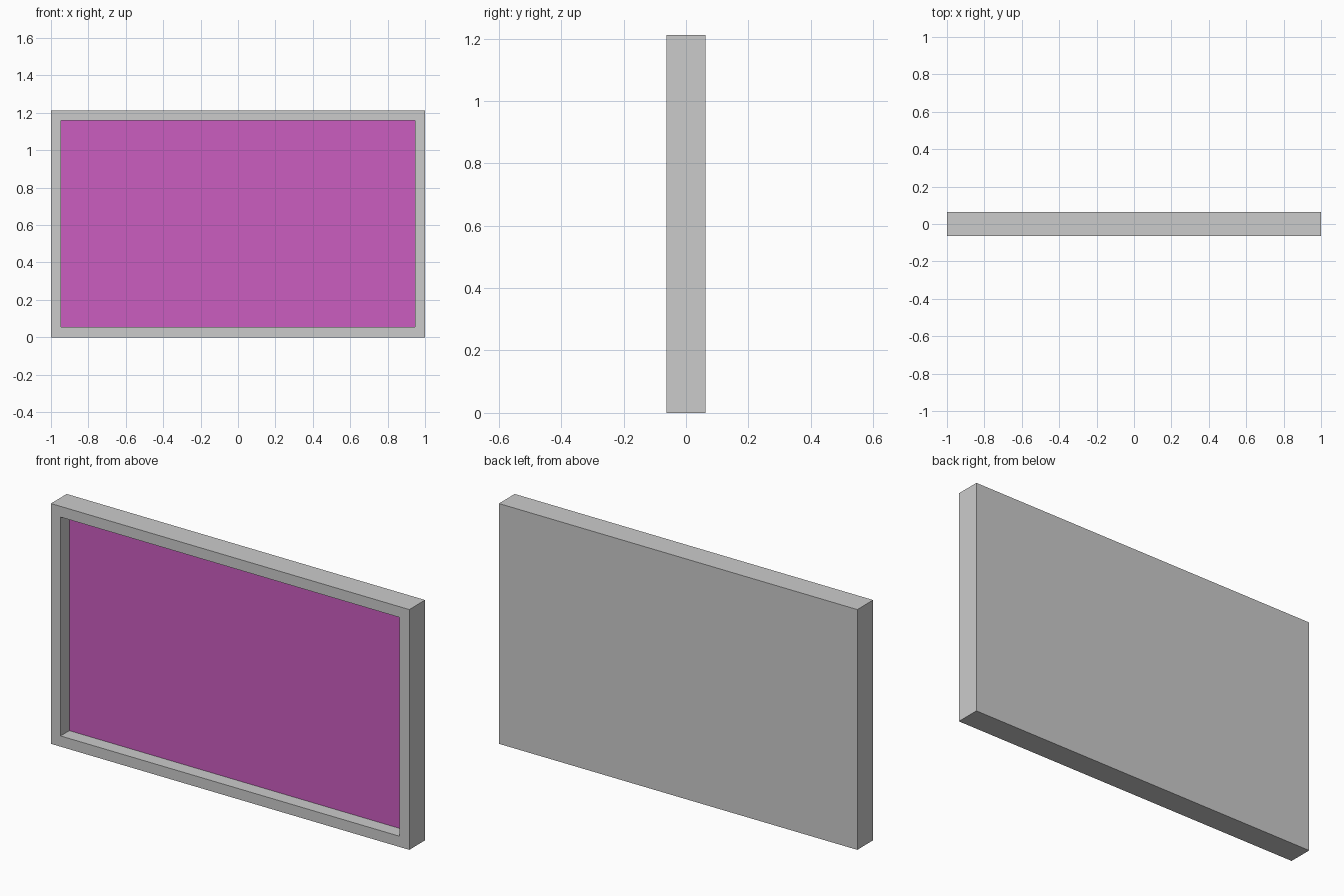
import bpy, bmesh
from mathutils import Vector

if "Cube" in bpy.data.objects:
    bpy.data.objects.remove(bpy.data.objects["Cube"])

W, D, H = 2.0, 0.126, 1.212      # overall size
BORDER = 0.054                   # frame width around the screen
RECESS = 0.070                   # screen depth behind the front
PANEL = 0.004                    # screen panel thickness


def box(bm, size, centre):
    geom = bmesh.ops.create_cube(bm, size=1.0)
    bmesh.ops.scale(bm, vec=size, verts=geom["verts"])
    bmesh.ops.translate(bm, vec=centre, verts=geom["verts"])


def finish(bm, name):
    bmesh.ops.recalc_face_normals(bm, faces=bm.faces)
    mesh = bpy.data.meshes.new(name)
    bm.to_mesh(mesh)
    bm.free()
    obj = bpy.data.objects.new(name, mesh)
    bpy.context.collection.objects.link(obj)
    return obj


# Casing: a box whose front face is inset and pushed back
bm = bmesh.new()
box(bm, (W, D, H), (0, 0, H / 2))
bm.normal_update()
front = min(bm.faces, key=lambda f: f.calc_center_median().y)
bmesh.ops.inset_region(bm, faces=[front], thickness=BORDER, use_even_offset=True)
ext = bmesh.ops.extrude_discrete_faces(bm, faces=[front])
floor_face = ext["faces"][0]
bmesh.ops.translate(bm, vec=Vector((0, RECESS + PANEL, 0)), verts=floor_face.verts)
finish(bm, "casing")

# Screen: a thin panel resting on the recess floor
bm = bmesh.new()
box(bm, (W - 2 * BORDER, PANEL, H - 2 * BORDER),
    (0, -D / 2 + RECESS + PANEL / 2, H / 2))
screen = finish(bm, "screen")
purple = bpy.data.materials.new("purple")
purple.diffuse_color = (0.6, 0.11, 0.53, 1)
purple.use_nodes = True
purple.node_tree.nodes["Principled BSDF"].inputs["Base Color"].default_value = purple.diffuse_color
screen.data.materials.append(purple)
